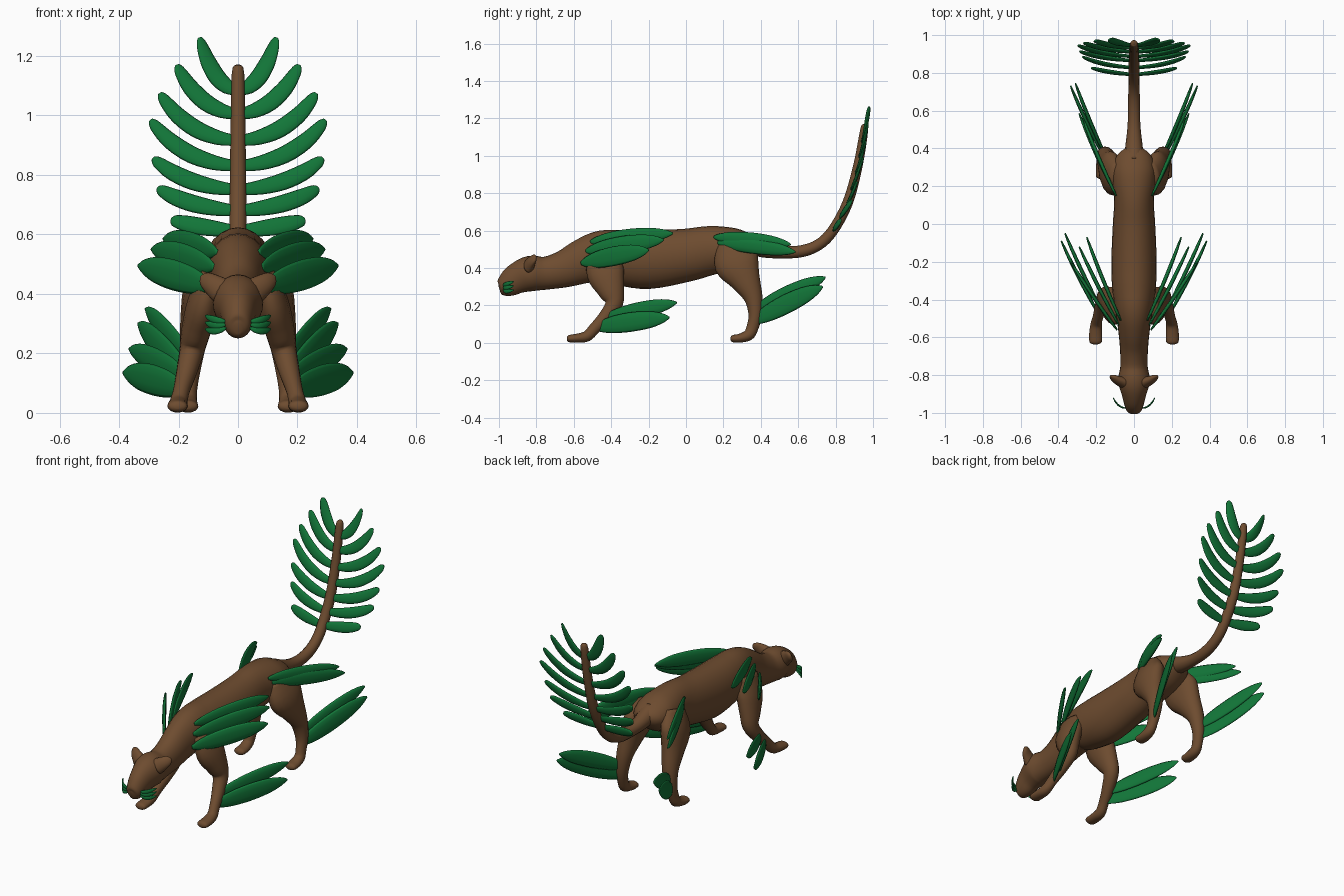
import bpy, bmesh, math
from mathutils import Vector

cube = bpy.data.objects.get("Cube")
if cube:
    bpy.data.objects.remove(cube, do_unlink=True)


def material(name, rgb):
    m = bpy.data.materials.new(name)
    m.use_nodes = True
    m.diffuse_color = (*rgb, 1)
    m.node_tree.nodes["Principled BSDF"].inputs["Base Color"].default_value = (*rgb, 1)
    return m


BROWN = material("bark brown", (0.155, 0.072, 0.029))
GREEN = material("leaf green", (0.006, 0.18, 0.04))


def smooth_path(keys, steps):
    """Catmull-Rom through keys of x, y, z, half width, half depth."""
    k = [keys[0]] + list(keys) + [keys[-1]]
    out = []
    for i in range(1, len(k) - 2):
        for j in range(steps):
            t = j / steps
            out.append([b + .5 * t * (c - a + t * (2*a - 5*b + 4*c - d + t * (3*(b - c) + d - a)))
                        for a, b, c, d in zip(*k[i - 1:i + 3])])
    return out + [list(keys[-1])]


def loft(name, keys, mat, ref=(1, 0, 0), sides=16, steps=4):
    """Elliptical rings swept along a path; ref steers the width axis."""
    path = smooth_path(keys, steps)
    pts = [Vector(p[:3]) for p in path]
    bm = bmesh.new()
    rings = []
    for i, p in enumerate(path):
        t = (pts[min(i + 1, len(pts) - 1)] - pts[max(i - 1, 0)]).normalized()
        s = Vector(ref)
        s = (s - t * s.dot(t)).normalized()
        u = t.cross(s)
        rings.append([bm.verts.new(pts[i] + s * p[3] * math.cos(a) + u * p[4] * math.sin(a))
                      for a in (math.tau * n / sides for n in range(sides))])
    for r, q in zip(rings, rings[1:]):
        for n in range(sides):
            m = (n + 1) % sides
            bm.faces.new((r[n], r[m], q[m], q[n]))
    bm.faces.new(rings[0][::-1])
    bm.faces.new(rings[-1])
    bmesh.ops.recalc_face_normals(bm, faces=bm.faces)
    for f in bm.faces:
        f.smooth = True
    me = bpy.data.meshes.new(name)
    bm.to_mesh(me)
    bm.free()
    me.materials.append(mat)
    ob = bpy.data.objects.new(name, me)
    bpy.context.collection.objects.link(ob)
    return ob


def pair(name, keys, mat, ref=(1, 0, 0), **kw):
    """The same loft on both flanks."""
    for side, s in (("left", 1), ("right", -1)):
        loft(f"{side}_{name}", [(s * k[0], *k[1:]) for k in keys], mat, (s * ref[0], *ref[1:]), **kw)


# half-width of a leaf along its length
LEAF = ((0, .2), (.08, .55), (.25, .88), (.5, 1), (.75, .85), (.92, .48), (1, .1))


def leaf(name, root, ctrl, tip, width, thick, ref=(0, 0, 1), shape=LEAF):
    a, b, c = Vector(root), Vector(ctrl), Vector(tip)
    keys = [(*(a * (1 - t)**2 + b * 2*t*(1 - t) + c * t*t), width * w, thick * (.3 + .7 * w))
            for t, w in shape]
    pair(name, keys, GREEN, ref, sides=10, steps=3)


# Body and head: y, centre z, half width, half height
body = [(-.997, .285, .012, .02), (-.985, .29, .038, .045), (-.95, .312, .052, .068),
        (-.9, .345, .065, .083), (-.83, .37, .085, .095), (-.75, .372, .072, .088),
        (-.65, .395, .075, .1), (-.55, .435, .085, .12), (-.45, .465, .1, .135),
        (-.35, .455, .115, .148), (-.2, .445, .12, .157), (0, .468, .112, .142),
        (.12, .492, .105, .132), (.22, .5, .115, .12), (.3, .505, .113, .1),
        (.37, .512, .085, .06), (.41, .515, .03, .025)]
loft("body", [(0, *b) for b in body], BROWN, sides=24)

# Tail: y, z, radius
tail = [(.33, .53, .055), (.42, .5, .045), (.52, .485, .034), (.62, .49, .032),
        (.71, .525, .03), (.785, .6, .029), (.865, .75, .028), (.92, .95, .025),
        (.953, 1.14, .021), (.956, 1.17, .008)]
loft("tail", [(0, y, z, r, r) for y, z, r in tail], BROWN, sides=12)

# Legs with paws
pair("front_leg", [
    (.085, -.44, .47, .04, .09), (.115, -.43, .37, .055, .1), (.14, -.4, .28, .05, .072),
    (.155, -.385, .21, .042, .048), (.172, -.43, .14, .035, .037), (.19, -.49, .075, .028, .031),
    (.2, -.53, .035, .03, .029), (.203, -.58, .025, .034, .024), (.203, -.625, .022, .032, .019),
    (.203, -.637, .022, .012, .008)], BROWN)
pair("back_leg", [
    (.085, .24, .53, .045, .08), (.12, .27, .43, .06, .12), (.138, .32, .33, .055, .08),
    (.15, .36, .24, .045, .05), (.16, .37, .15, .035, .036), (.165, .355, .08, .028, .032),
    (.168, .335, .042, .03, .03), (.168, .29, .025, .034, .024), (.168, .25, .022, .032, .019),
    (.168, .238, .022, .012, .008)], BROWN)

# Ears
pair("ear", [(.055, -.84, .41, .03, .045), (.09, -.825, .435, .022, .035),
             (.113, -.81, .452, .013, .024), (.124, -.805, .46, .004, .006)], BROWN, ref=(0, 1, 0))

# Leaves on shoulders, hips and feet: root, tip, half width
limb_leaves = {
    "shoulder_leaf_top": ((.07, -.51, .54), (.25, -.07, .585), .044),
    "shoulder_leaf_middle": ((.08, -.535, .49), (.29, -.12, .55), .048),
    "shoulder_leaf_low": ((.09, -.56, .425), (.335, -.2, .495), .052),
    "front_foot_leaf_low": ((.18, -.49, .08), (.385, -.09, .135), .052),
    "front_foot_leaf_high": ((.17, -.46, .12), (.365, -.05, .215), .045),
    "back_foot_leaf_low": ((.155, .35, .11), (.335, .73, .3), .052),
    "back_foot_leaf_high": ((.15, .36, .17), (.31, .745, .35), .045),
    "hip_leaf_top": ((.095, .15, .565), (.27, .56, .525), .04),
    "hip_leaf_low": ((.105, .17, .535), (.29, .585, .485), .04)}
for name, (root, tip, w) in limb_leaves.items():
    mid = (Vector(root) + Vector(tip)) / 2 + Vector((.012, 0, .008))
    leaf(name, root, mid, tip, w, .011)

# Whisker leaves on the muzzle
for i, dz in enumerate((-.022, 0, .022)):
    leaf(f"whisker_leaf_{i + 1}", (.04, -.975, .297 + dz * .5), (.085, -.975, .288 + dz),
         (.11, -.92, .305 + dz), .012, .005)


# Blunt leaves paired up the tail, lying in the tail's slope
def tail_y(z):
    line = [t[:2] for t in tail[5:9]] + [(.975, 1.3)]
    for (y0, z0), (y1, z1) in zip(line, line[1:]):
        if z <= z1:
            break
    return y0 + (y1 - y0) * (z - z0) / (z1 - z0)


BLUNT = ((0, .6), (.2, .85), (.45, 1), (.7, .95), (.88, .75), (.96, .55), (1, .25))
tips = [(.225, .65, .612), (.27, .757, .68), (.285, .857, .75), (.293, .985, .83),
        (.262, 1.075, .915), (.205, 1.17, 1.005), (.128, 1.262, 1.085)]
for i, (x, z, z0) in enumerate(tips):
    leaf(f"tail_leaf_{i + 1}", (.005, tail_y(z0), z0), (x * .65, tail_y(z0) + .01, z0 + .012),
         (x, tail_y(z) + .07 * x, z), .03, .009, (0, .3, 1), BLUNT)
